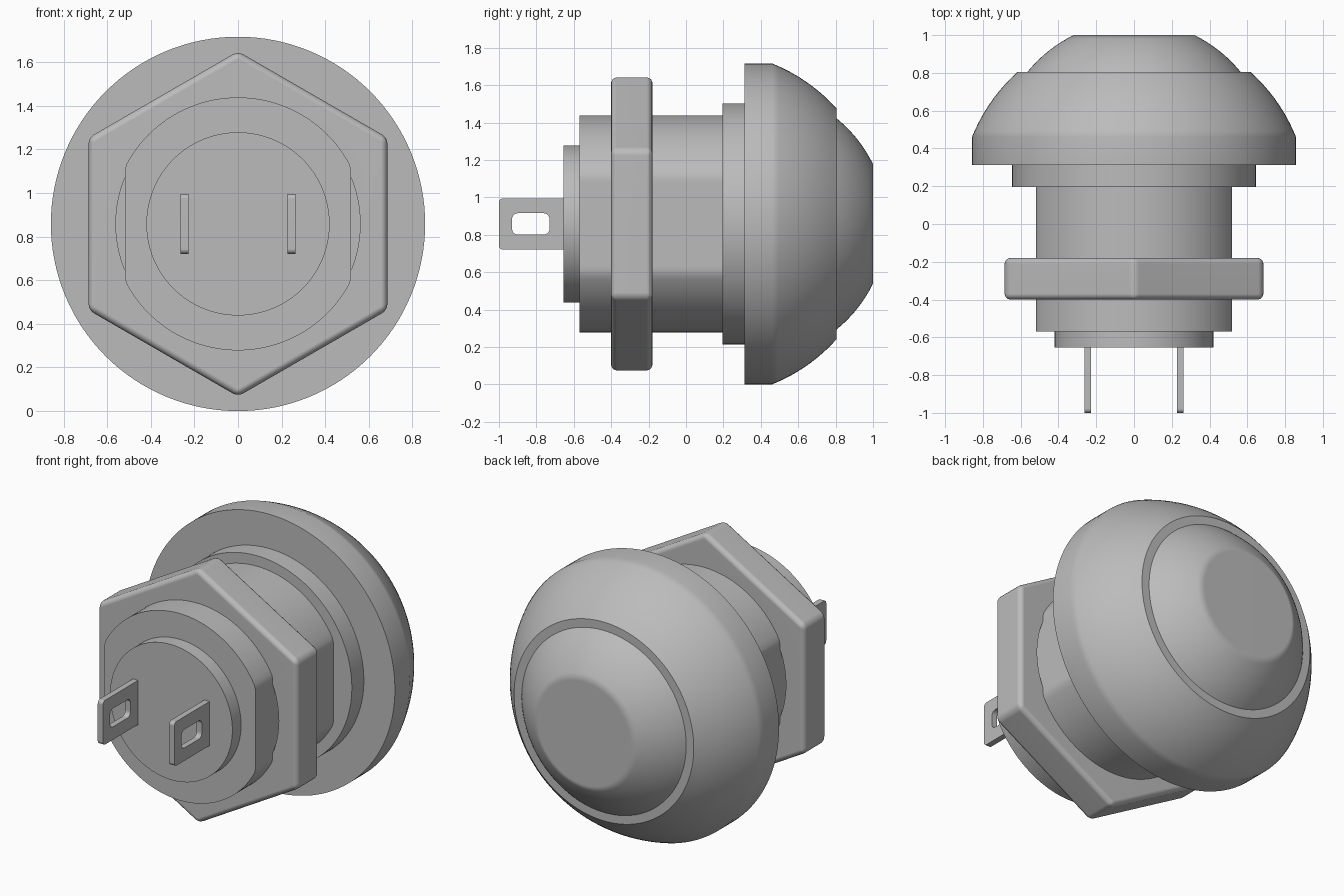
import bpy, bmesh, math
from mathutils import Vector

if "Cube" in bpy.data.objects:
    bpy.data.objects.remove(bpy.data.objects["Cube"], do_unlink=True)

AXIS_Z = 0.858
SEGMENTS = 128

grey = bpy.data.materials.new("plain_grey")
grey.use_nodes = True
grey.diffuse_color = (0.5, 0.5, 0.5, 1)
grey.node_tree.nodes["Principled BSDF"].inputs["Base Color"].default_value = (0.5, 0.5, 0.5, 1)


def circle(radius, y, count=SEGMENTS, half_width=9):
    """Ring around the y axis, optionally cut to flats at +-half_width."""
    ring = []
    for i in range(count):
        a = 2 * math.pi * i / count
        x = max(-half_width, min(half_width, radius * math.sin(a)))
        ring.append(Vector((x, y, AXIS_Z + radius * math.cos(a))))
    return ring


def rounded_rect(x, y0, y1, half_height, r):
    """Rounded rectangle in the yz plane."""
    ring = []
    corners = [(y1 - r, 1), (y0 + r, 1), (y0 + r, -1), (y1 - r, -1)]
    for k, (cy, side) in enumerate(corners):
        for j in range(6):
            a = (k + j / 5) * math.pi / 2
            ring.append(Vector((x, cy + r * math.cos(a),
                                AXIS_Z + side * (half_height - r) + r * math.sin(a))))
    return ring


def loft(name, rings, closed=False):
    """Skin a list of equal rings; cap the ends unless it closes on itself."""
    bm = bmesh.new()
    loops = [[bm.verts.new(p) for p in ring] for ring in rings]
    n = len(loops[0])
    pairs = list(zip(loops, loops[1:])) + ([(loops[-1], loops[0])] if closed else [])
    for a, b in pairs:
        for i in range(n):
            j = (i + 1) % n
            bm.faces.new((a[i], a[j], b[j], b[i]))
    if not closed:
        bm.faces.new(loops[0])
        bm.faces.new(loops[-1])
    bmesh.ops.recalc_face_normals(bm, faces=bm.faces)
    mesh = bpy.data.meshes.new(name)
    bm.to_mesh(mesh)
    bm.free()
    mesh.materials.append(grey)
    obj = bpy.data.objects.new(name, mesh)
    bpy.context.collection.objects.link(obj)
    return obj


def activate(obj):
    bpy.ops.object.select_all(action='DESELECT')
    obj.select_set(True)
    bpy.context.view_layer.objects.active = obj


def finish(obj):
    """Smooth rounded areas while flat faces stay flat."""
    activate(obj)
    bpy.ops.object.shade_smooth_by_angle(angle=math.radians(30))
    mod = obj.modifiers.new("flat_normals", 'WEIGHTED_NORMAL')
    mod.keep_sharp = True


def lathe(name, profile):
    finish(loft(name, [circle(r, y) for r, y in profile]))


def dome(centre, radius, y0, y1, steps=10):
    """Profile points of a spherical zone."""
    ys = [y0 + (y1 - y0) * i / steps for i in range(steps + 1)]
    return [(math.sqrt(radius ** 2 - (y - centre) ** 2), y) for y in ys]


# Domed housing with its collar
lathe("housing", [(0.645, 0.195), (0.645, 0.313), (0.858, 0.313)]
      + dome(0.117, 0.924, 0.46, 0.805))

# Push button cap
lathe("button_cap", [(0.565, 0.79)] + dome(0.347, 0.727, 0.805, 1.0))

# Barrel with two side flats, and the rear plug
finish(loft("barrel", [circle(0.58, y, half_width=0.518) for y in (-0.57, 0.2)]))
lathe("rear_plug", [(0.42, -0.655), (0.42, -0.56)])

# Hexagonal nut with rounded edges and a round bore
nut = loft("hex_nut", [circle(0.791, y, 6) for y in (-0.4, -0.18)])
bevel = nut.modifiers.new("rounded_edges", 'BEVEL')
bevel.width = 0.03
bevel.segments = 4
bevel.limit_method = 'NONE'
cutter = loft("nut_bore_cutter", [circle(0.56, y) for y in (-0.6, 0.0)])
cutter.hide_render = True
bore = nut.modifiers.new("bore", 'BOOLEAN')
bore.operation = 'DIFFERENCE'
bore.solver = 'EXACT'
bore.object = cutter
activate(nut)
for mod_name in ("rounded_edges", "bore"):
    bpy.ops.object.modifier_apply(modifier=mod_name)
bpy.data.objects.remove(cutter, do_unlink=True)
finish(nut)

# Two terminal blades with rounded slots
for name, side in (("left_terminal", 1), ("right_terminal", -1)):
    xa, xb = side * 0.245 - 0.018, side * 0.245 + 0.018
    outer = [rounded_rect(x, -1.0, -0.6, 0.137, 0.022) for x in (xa, xb)]
    slot = [rounded_rect(x, -0.93, -0.73, 0.057, 0.03) for x in (xb, xa)]
    finish(loft(name, outer + slot, closed=True))
